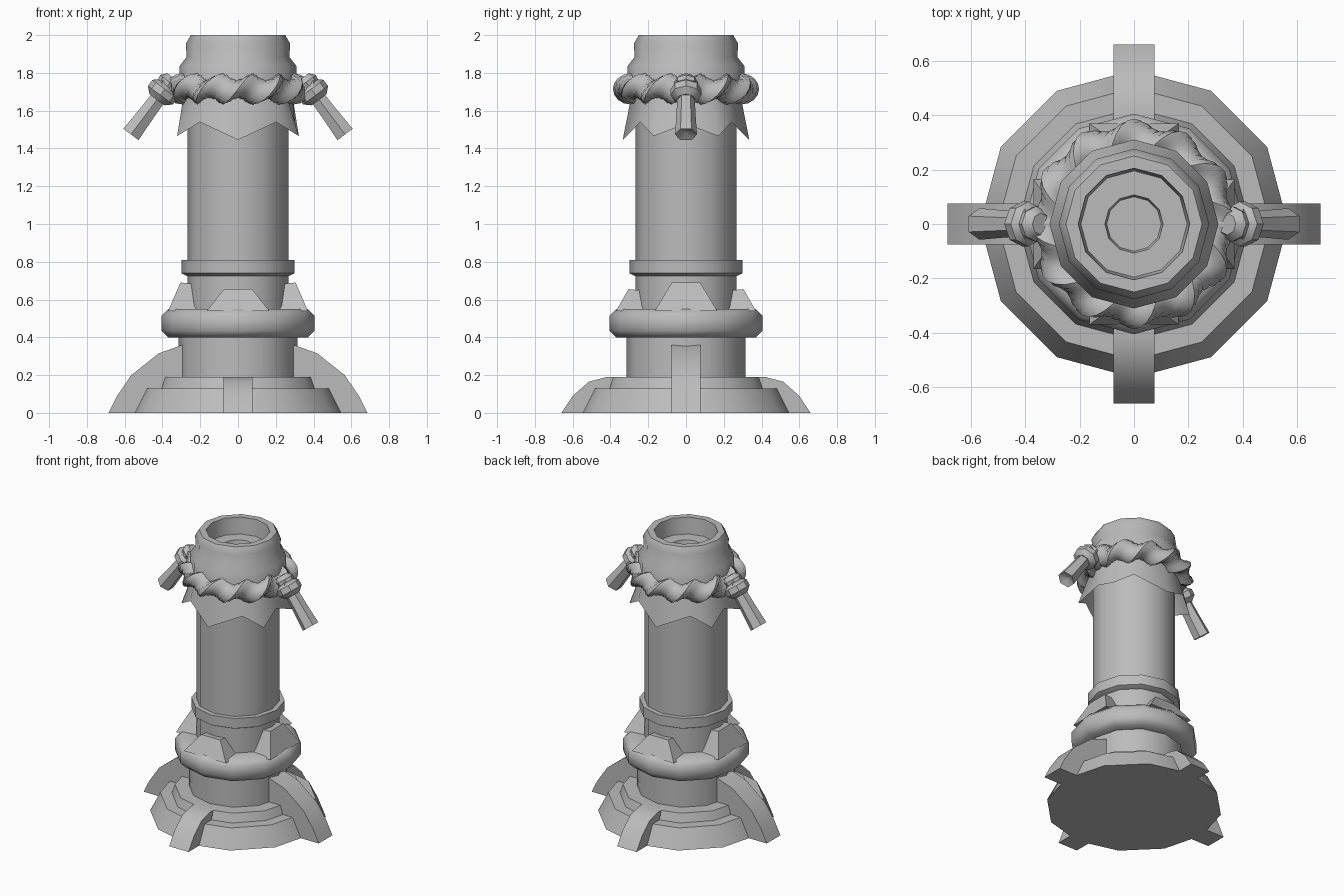
import bpy
import bmesh
from math import sin, cos, pi, radians
from mathutils import Vector, Matrix

cube = bpy.data.objects.get("Cube")
if cube:
    bpy.data.objects.remove(cube, do_unlink=True)

GREY = (0.5, 0.5, 0.5, 1.0)
stone = bpy.data.materials.new("stone grey")
stone.use_nodes = True
stone.diffuse_color = GREY
stone.node_tree.nodes["Principled BSDF"].inputs["Base Color"].default_value = GREY


def finish(name, bm, angle=35):
    bmesh.ops.recalc_face_normals(bm, faces=bm.faces)
    mesh = bpy.data.meshes.new(name)
    bm.to_mesh(mesh)
    bm.free()
    mesh.materials.append(stone)
    obj = bpy.data.objects.new(name, mesh)
    bpy.context.collection.objects.link(obj)
    bpy.ops.object.select_all(action="DESELECT")
    obj.select_set(True)
    bpy.context.view_layer.objects.active = obj
    bpy.ops.object.shade_smooth_by_angle(angle=radians(angle))
    return obj


def skin(bm, rings, closed=False):
    """Join successive vertex rings with quads; cap the ends if open."""
    n = len(rings[0])
    pairs = list(zip(rings, rings[1:]))
    if closed:
        pairs.append((rings[-1], rings[0]))
    for a, b in pairs:
        for i in range(n):
            j = (i + 1) % n
            bm.faces.new((a[i], a[j], b[j], b[i]))
    if not closed:
        bm.faces.new(rings[0])
        bm.faces.new(rings[-1])


def lathe(name, profile, sides=12, matrix=Matrix(), angle=35):
    bm = bmesh.new()
    rings = [[bm.verts.new(matrix @ Vector((r * cos(2 * pi * i / sides), r * sin(2 * pi * i / sides), z)))
              for i in range(sides)] for r, z in profile]
    skin(bm, rings)
    return finish(name, bm, angle)


def prism(name, near, far, angle=35):
    """Solid between two matching outlines."""
    bm = bmesh.new()
    skin(bm, [[bm.verts.new(p) for p in near], [bm.verts.new(p) for p in far]])
    return finish(name, bm, angle)


# Stepped foot and lower column
lathe("stepped_base", [(0.565, 0), (0.5, 0.13), (0.425, 0.13), (0.405, 0.19), (0.3, 0.19)])
lathe("lower_column", [(0.315, 0.18), (0.315, 0.42)])

# Rounded collar
lathe("collar_ring", [(0.28, 0.4), (0.37, 0.4), (0.405, 0.435), (0.405, 0.515), (0.37, 0.55), (0.25, 0.55)], angle=50)

# Main shaft, band and hollow mouth
lathe("shaft", [(0.268, 0.5), (0.268, 1.72)])
lathe("shaft_band", [(0.26, 0.72), (0.3, 0.74), (0.3, 0.81), (0.26, 0.81)])
lathe("mouth", [(0.27, 1.68), (0.31, 1.7), (0.31, 1.835), (0.272, 1.885), (0.276, 1.955), (0.25, 2.0),
                (0.205, 2.0), (0.195, 1.885), (0.107, 1.885), (0.1, 1.85)], angle=50)

# Buttress fins and collar teeth on all four sides
side_fin = [(0.29, 0), (0.685, 0), (0.64, 0.09), (0.565, 0.2), (0.42, 0.315), (0.295, 0.36)]
low_fin = [(0.35, 0), (0.66, 0), (0.6, 0.09), (0.515, 0.165), (0.42, 0.19), (0.35, 0.19)]
for k, side in enumerate(("left", "back", "right", "front")):
    turn = Matrix.Rotation(k * pi / 2, 3, "Z")
    outline = low_fin if k % 2 else side_fin
    prism(side + "_fin", *[[turn @ Vector((r, w, z)) for r, z in outline] for w in (-0.076, 0.076)])
    top = 0.655 if k % 2 else 0.69
    tooth = [(0.165, 0.54), (0.075, top), (-0.075, top), (-0.165, 0.54)]
    outer = [turn @ Vector((0.37 if z < 0.6 else 0.305, w, z)) for w, z in tooth]
    inner = [turn @ Vector((0.2, w * 0.92, z - 0.01)) for w, z in tooth]
    prism(side + "_tooth", outer, inner)

# Ragged cloth skirt: (angle, radius, height) of hem points, mirrored front to back
half_hem = [(0, 0.3, 1.53), (28, 0.365, 1.465), (50, 0.315, 1.54), (90, 0.335, 1.445)]
quarter = half_hem + [(180 - a, r, z) for a, r, z in reversed(half_hem[:-1])]
hem = quarter + [(360 - a, r, z) for a, r, z in reversed(quarter[1:-1])]
bm = bmesh.new()
upper, lower = [], []
for a, r, z in hem:
    t = radians(a)
    upper.append(bm.verts.new((0.285 * cos(t), 0.285 * sin(t), 1.7)))
    lower.append(bm.verts.new((r * cos(t), r * sin(t), z)))
for i in range(len(hem)):
    j = (i + 1) % len(hem)
    bm.faces.new((upper[i], lower[i], lower[j], upper[j]))
finish("cloth_skirt", bm, 60)

# Twisted rope: an oval section that turns as it runs round the neck
bm = bmesh.new()
STEPS, SECTION, TURNS = 96, 10, 6
rings = []
for s in range(STEPS):
    t = 2 * pi * s / STEPS
    twist = TURNS * t
    ring = []
    for i in range(SECTION):
        p = 2 * pi * i / SECTION
        u, v = 0.082 * cos(p), 0.05 * sin(p)
        r = 0.305 + u * cos(twist) - v * sin(twist)
        z = 1.715 + u * sin(twist) + v * cos(twist)
        ring.append(bm.verts.new((r * cos(t), r * sin(t), z)))
    rings.append(ring)
skin(bm, rings, closed=True)
finish("twisted_rope", bm, 60)

# Knots with hanging rope ends
for side, sx in (("left", 1), ("right", -1)):
    axis = Vector((0.6 * sx, 0, -0.8))
    frame = Matrix.Translation((0.36 * sx, 0, 1.75)) @ axis.to_track_quat("Z", "Y").to_matrix().to_4x4()
    lathe(side + "_knot", [(0.04, -0.03), (0.065, 0), (0.06, 0.025), (0.082, 0.045), (0.082, 0.085), (0.05, 0.115)],
          8, frame, 40)
    lathe(side + "_rope_end", [(0.045, 0.05), (0.05, 0.2), (0.058, 0.345), (0.01, 0.325)], 6, frame, 40)
    # Short loop tying the knot to the rope
    link = Matrix.Translation((0.27 * sx, 0, 1.71)) @ Vector((sx, 0, 0)).to_track_quat("Z", "Y").to_matrix().to_4x4()
    lathe(side + "_knot_loop", [(0.06, 0), (0.055, 0.08), (0.07, 0.13), (0.04, 0.16)], 8, link, 50)
